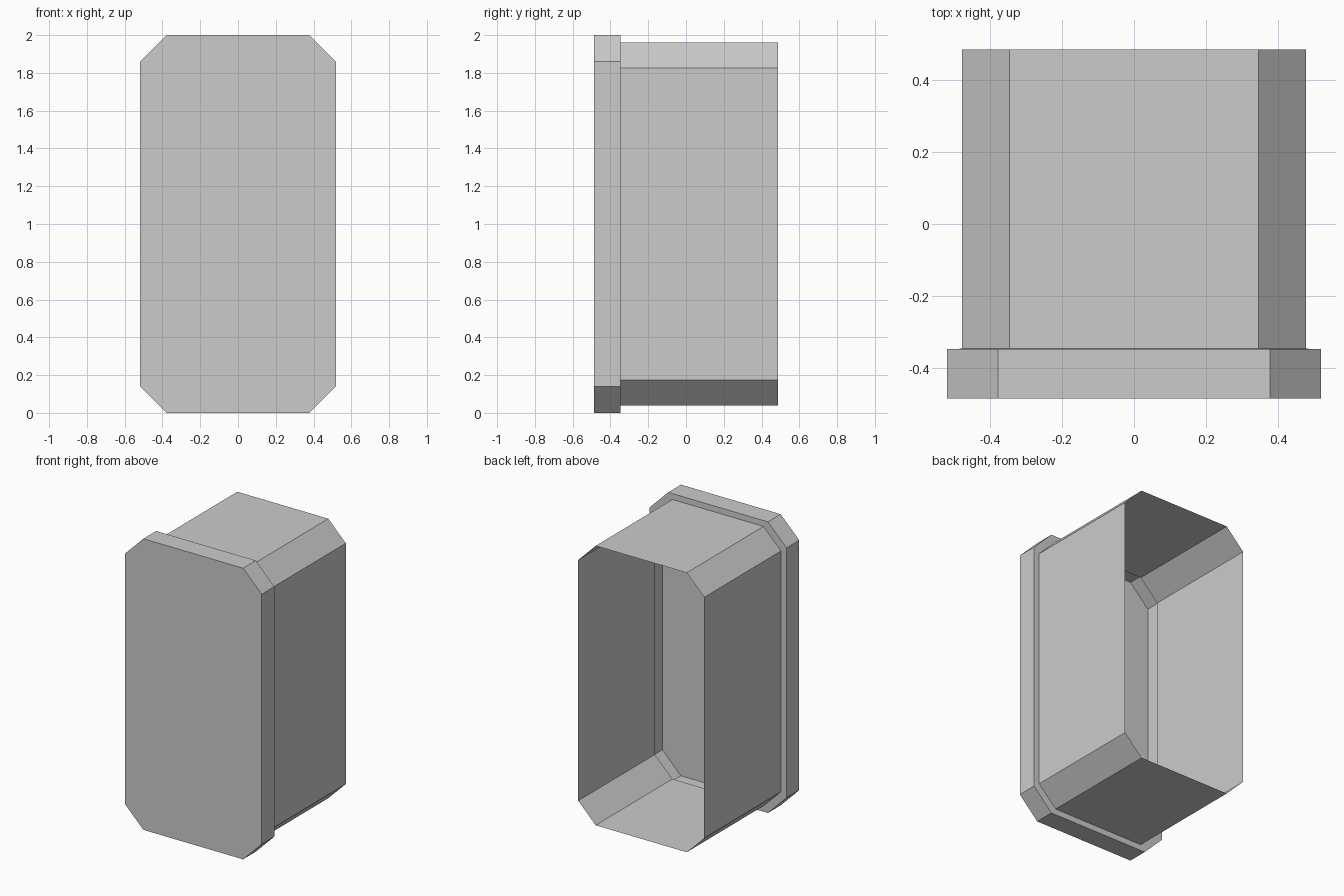
import bpy, bmesh

if "Cube" in bpy.data.objects:
    bpy.data.objects.remove(bpy.data.objects["Cube"])

Z_MID = 1.0


def octagon(bm, half_w, half_h, flat_w, flat_h, y):
    """Ring of eight vertices: a rectangle with chamfered corners at depth y."""
    pts = [(flat_w, half_h), (half_w, flat_h), (half_w, -flat_h), (flat_w, -half_h),
           (-flat_w, -half_h), (-half_w, -flat_h), (-half_w, flat_h), (-flat_w, half_h)]
    return [bm.verts.new((x, y, Z_MID + z)) for x, z in pts]


def bridge(bm, a, b):
    for i in range(8):
        j = (i + 1) % 8
        bm.faces.new((a[i], a[j], b[j], b[i]))


rim = (0.52, 1.0, 0.379, 0.859)
wall = (0.479, 0.96, 0.346, 0.827)

bm = bmesh.new()
# Front panel and its rim
front = octagon(bm, *rim, -0.486)
rim_back = octagon(bm, *rim, -0.348)
cap = bm.faces.new(front)
bridge(bm, front, rim_back)
# Step in to the thin sleeve, left open at the back
wall_front = octagon(bm, *wall, -0.347)
wall_back = octagon(bm, *wall, 0.486)
bridge(bm, rim_back, wall_front)
bridge(bm, wall_front, wall_back)
# Point all faces outwards
bmesh.ops.recalc_face_normals(bm, faces=bm.faces[:])
cap.normal_update()
if cap.normal.y > 0:
    bmesh.ops.reverse_faces(bm, faces=bm.faces[:])

mesh = bpy.data.meshes.new("window_box_shell")
bm.to_mesh(mesh)
bm.free()
bpy.context.collection.objects.link(bpy.data.objects.new("window_box_shell", mesh))
